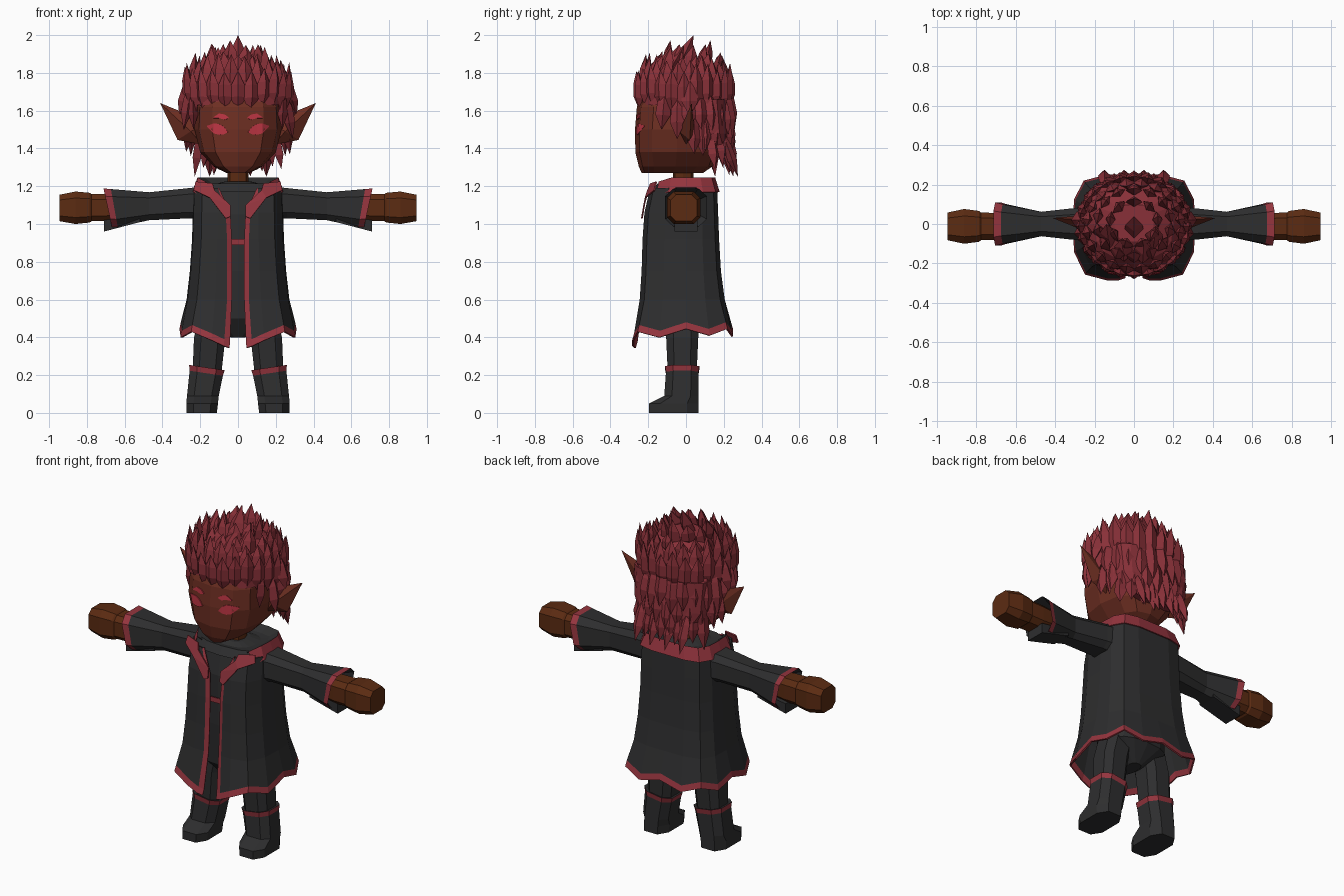
import bpy, bmesh, math, random
from mathutils import Vector
from mathutils.bvhtree import BVHTree

if "Cube" in bpy.data.objects:
    bpy.data.objects.remove(bpy.data.objects["Cube"])

random.seed(4)


def material(name, rgb):
    m = bpy.data.materials.new(name)
    m.diffuse_color = (*rgb, 1)
    m.use_nodes = True
    m.node_tree.nodes["Principled BSDF"].inputs["Base Color"].default_value = m.diffuse_color
    return m


CLOTH = material("charcoal cloth", (0.027, 0.027, 0.028))
TRIM = material("red trim", (0.30, 0.035, 0.048))
HAIR = material("crimson hair", (0.25, 0.030, 0.040))
FACE = material("russet skin", (0.155, 0.028, 0.016))
HAND = material("brown skin", (0.105, 0.024, 0.006))
EYE = material("bright red", (0.50, 0.035, 0.055))


def make(name, verts, faces, mats, rule=None, mirror=False, thick=0):
    me = bpy.data.meshes.new(name)
    bm = bmesh.new()
    vs = [bm.verts.new(v) for v in verts]
    for i, f in enumerate(faces):
        face = bm.faces.new([vs[k] for k in f])
        face.material_index = rule(i) if rule else 0
    bmesh.ops.recalc_face_normals(bm, faces=bm.faces)
    bm.to_mesh(me)
    bm.free()
    for m in mats:
        me.materials.append(m)
    ob = bpy.data.objects.new(name, me)
    bpy.context.collection.objects.link(ob)
    if mirror:
        ob.modifiers.new("mirror", 'MIRROR')
    if thick:
        ob.modifiers.new("solid", 'SOLIDIFY').thickness = thick
    return ob


def loft(name, rings, mats, rule=None, closed=True, caps=True, **kw):
    """Skin a list of rings; rule(row, column) picks the material."""
    n = len(rings[0])
    cols = n if closed else n - 1
    faces = [(r * n + c, r * n + (c + 1) % n, (r + 1) * n + (c + 1) % n, (r + 1) * n + c)
             for r in range(len(rings) - 1) for c in range(cols)]
    if closed and caps:
        faces += [tuple(range(n)), tuple(range((len(rings) - 1) * n, len(rings) * n))]
    pick = (lambda i: rule(i // cols, i % cols)) if rule else None
    return make(name, [p for r in rings for p in r], faces, mats, pick, **kw)


def octagon(hu, hv, k=0.6):
    q = [(1, k), (k, 1), (-k, 1), (-1, k), (-1, -k), (-k, -1), (k, -1), (1, -k)]
    return [(u * hu, v * hv) for u, v in q]


def body_ring(z, w, yf, yb, n=16, e=0.75):
    """Rounded ring with different front and back depth."""
    out = []
    for i in range(n):
        a = 2 * math.pi * i / n
        s, c = math.sin(a), -math.cos(a)
        x = math.copysign(abs(s) ** e, s) * w
        y = math.copysign(abs(c) ** e, c)
        mid, half = (yf + yb) / 2, (yb - yf) / 2
        out.append((x, mid + y * half, z))
    return out


# Head and neck
head = loft("head", [body_ring(*r, n=12) for r in (
    (1.27, .06, -.235, .09), (1.305, .13, -.25, .14), (1.38, .20, -.268, .17),
    (1.50, .23, -.27, .18), (1.62, .225, -.26, .18), (1.75, .19, -.21, .15))], [FACE])
loft("neck", [body_ring(z, .055, -.07, .04, n=8) for z in (1.17, 1.30)], [HAND])

# Eyes and brows: thin plates that follow the face
bm = bmesh.new()
bm.from_mesh(head.data)
tree = BVHTree.FromBMesh(bm)
for name, cols in (
        ("eye", ((.055, 1.485, 1.49), (.075, 1.475, 1.515), (.10, 1.472, 1.53),
                 (.13, 1.48, 1.532), (.165, 1.515, 1.52))),
        ("brow", ((.05, 1.56, 1.565), (.07, 1.552, 1.58), (.10, 1.56, 1.585), (.13, 1.56, 1.565)))):
    pts = []
    for x, lo, hi in cols:
        pts.append([tree.ray_cast(Vector((x, -1, z)), Vector((0, 1, 0)))[0] + Vector((0, -.005, 0))
                    for z in (lo, hi)])
    loft(name, pts, [EYE], closed=False, mirror=True, thick=.006)
bm.free()

# Pointed ears
edge = [(.19, 0, 1.42), (.32, .02, 1.445), (.412, .03, 1.64), (.25, .02, 1.575), (.19, 0, 1.52)]
ear = edge + [(.25, -.035, 1.49), (.25, .045, 1.49)]
make("ear", ear, [(i, (i + 1) % 5, k) for i in range(5) for k in (5, 6)], [FACE], mirror=True)

# Hair cap and the mass behind the head
loft("hair_cap", [body_ring(*r) for r in (
    (1.63, .245, -.245, .215), (1.72, .25, -.235, .22), (1.80, .20, -.18, .18),
    (1.86, .10, -.09, .10))], [HAIR])
loft("hair_back", [body_ring(*r) for r in (
    (1.36, .16, .14, .235), (1.48, .235, .04, .225), (1.66, .245, 0, .22))], [HAIR])


def lock(verts, faces, low, high, out, w, d):
    """Leaf shaped lock with a point at each end."""
    low, high, out = Vector(low), Vector(high), Vector(out).normalized()
    side = (high - low).cross(out).normalized()
    b = len(verts)
    verts.append(low)
    for t, k in ((.35, 1), (.65, .85)):
        c = low.lerp(high, t)
        verts += [c + side * w * k, c + out * d * k, c - side * w * k, c - out * d * k]
    verts.append(high)
    for i in range(4):
        j = (i + 1) % 4
        faces += [(b, b + 1 + i, b + 1 + j), (b + 1 + i, b + 5 + i, b + 5 + j, b + 1 + j),
                  (b + 5 + i, b + 9, b + 5 + j)]


# Hair locks in rows: low z, high z, low radius, high radius, count, spread from the back, width
rows = ((1.58, 1.83, .242, .265, 24, 180, .042), (1.66, 1.88, .235, .215, 20, 180, .042),
        (1.74, 1.91, .18, .17, 14, 180, .042), (1.78, 1.95, .11, .115, 9, 180, .042),
        (1.47, 1.72, .275, .24, 15, 98, .040), (1.36, 1.62, .265, .24, 12, 78, .040),
        (1.28, 1.52, .275, .235, 9, 52, .036))
verts, faces = [], []
for r, (z0, z1, r0, r1, n, spread, w) in enumerate(rows):
    for i in range(n):
        t = (i + .5 * (r % 2)) / n if spread == 180 else i / (n - 1)
        a = math.radians(90 + (2 * t - 1) * spread)
        c, s = math.cos(a), math.sin(a)
        j0, j1 = random.uniform(-.03, .03), random.uniform(-.025, .03)
        if s < -.3:
            j0 = abs(j0)
        lean = .03 if r in (2, 3) else 0
        lock(verts, faces, (c * r0 * 1.06, s * r0 * .97 - .01, z0 + j0),
             (c * r1 * 1.06, s * r1 * .95 - .01 + lean, z1 + j1), (c, s, .2), w, .028)
# Crown spikes, nape tails and side strands
for x, y, z in ((0, .04, 2.0), (-.14, 0, 1.955), (.11, -.01, 1.945), (.05, -.08, 1.92), (-.06, -.07, 1.92)):
    lock(verts, faces, (x * .8, y - .12, 1.74), (x, y, z), (0, -1, .4), .05, .045)
for i in range(7):
    x = -.15 + .05 * i
    lock(verts, faces, (x, .275 - .02 * (i % 2), 1.25 + .035 * (i % 2)), (x, .19, 1.50), (0, 1, .2), .032, .025)
for s in (-1, 1):
    lock(verts, faces, (s * .25, .09, 1.36), (s * .24, .08, 1.62), (s, 0, 0), .04, .025)
    lock(verts, faces, (s * .235, -.13, 1.50), (s * .24, -.11, 1.72), (s, 0, 0), .04, .025)
    lock(verts, faces, (s * .31, .02, 1.57), (s * .25, .02, 1.80), (s, 0, 0), .045, .03)
make("hair_locks", verts, faces, [HAIR])

# Shirt and hips under the coat
loft("shirt", [body_ring(*r) for r in (
    (.40, .04, -.10, .04), (.50, .19, -.17, .12), (.75, .19, -.19, .13), (1.05, .20, -.19, .14),
    (1.19, .20, -.16, .14), (1.225, .07, -.09, .06))], [CLOTH])
loft("belt_buckle", [[(x, y, z) for x, y in ((-.04, -.205), (.04, -.205), (.04, -.198), (-.04, -.198))]
                     for z in (.89, .92)], [TRIM])

# Open coat with red front edges and a wavy red hem
SHAPE = ((.45, -1), (.80, -.9), (.98, -.5), (1, 0), (.98, .5), (.82, .88), (.45, 1), (0, 1))
HEM = (.345, .355, .385, .43, .40, .445, .41, .445, .405, .44)


def coat_ring(z, w, yf, yb, gap, lift=None, width=.025):
    pts = [(gap, yf + .01), (gap + width, yf)] + [(w * u, v * (yb if v > 0 else -yf)) for u, v in SHAPE]
    half = [(x, y, z if lift is None else HEM[i] + lift) for i, (x, y) in enumerate(pts)]
    return half + [(-x, y, h) for x, y, h in half[-2::-1]]


coat = [coat_ring(0, .31, -.285, .25, .045, 0, .03), coat_ring(0, .303, -.275, .24, .042, .035, .03),
        coat_ring(.60, .272, -.245, .205, .033), coat_ring(.75, .255, -.235, .185, .033),
        coat_ring(.92, .243, -.23, .175, .033), coat_ring(1.06, .24, -.22, .17, .04),
        coat_ring(1.19, .235, -.19, .165, .10)]
last = len(coat[0]) - 2
loft("coat", coat, [CLOTH, TRIM], lambda r, c: int(r == 0 or c in (0, last)), closed=False, thick=.01)
loft("shoulders", [body_ring(1.17, .235, -.18, .16), body_ring(1.215, .215, -.15, .145),
                   body_ring(1.205, .08, -.08, .06)], [CLOTH])

# Lapels, folded collar and its dark lining
lapel = [(.04, -.226, 1.10), (.04, -.235, 1.04), (.065, -.238, 1.03), (.15, -.218, 1.14),
         (.235, -.17, 1.18), (.225, -.16, 1.225), (.135, -.19, 1.215), (.125, -.205, 1.18)]
make("lapel", lapel, [(0, 1, 2, 3), (0, 3, 7), (3, 4, 5, 6, 7)], [TRIM], mirror=True, thick=.008)
rings = []
for z, w, yf, yb in ((1.17, .243, -.18, .178), (1.245, .215, -.16, .155), (1.19, .13, -.11, .09)):
    half = [(w * u, v * (yb if v > 0 else -yf), z - (.02 if v < -.6 else 0)) for u, v in SHAPE[1:]]
    rings.append(half + [(-x, y, h) for x, y, h in half[-2::-1]])
loft("collar", rings, [TRIM, CLOTH], lambda r, c: r, closed=False, thick=.006)

# Sleeves with flared red cuffs
def arm_ring(x, z0, z1, hy, yc=0, bend=0.0, k=.6):
    return [(x + bend * (v / ((z1 - z0) / 2)), yc + u, (z0 + z1) / 2 + v)
            for u, v in octagon(hy, (z1 - z0) / 2, k)]


loft("sleeve", [arm_ring(.17, 1.02, 1.20, .10), arm_ring(.26, 1.03, 1.19, .085),
                arm_ring(.47, 1.02, 1.168, .062), arm_ring(.655, .985, 1.185, .10, 0, .018),
                arm_ring(.69, .985, 1.188, .11, 0, .022), arm_ring(.60, 1.03, 1.15, .06)],
     [CLOTH, TRIM], lambda r, c: int(r == 3), mirror=True)
loft("cuff_tail", [[(x, y, z) for y in (-.06, .06) for z in ((lo, hi) if y < 0 else (hi, lo))]
                   for x, lo, hi in ((.52, 1.01, 1.05), (.71, .96, 1.02))], [CLOTH], mirror=True)

# Blocky hands
loft("hand", [arm_ring(*r, -.012) for r in (
    (.58, 1.03, 1.15, .06), (.695, 1.015, 1.158, .068), (.775, 1.015, 1.158, .07),
    (.785, 1.008, 1.165, .078), (.86, 1.0, 1.172, .088), (.945, 1.015, 1.155, .07))], [HAND], mirror=True)


# Legs and boots
def leg_ring(z, cx, cy, hx, hy, slant=0.0):
    return [(cx + u, cy + v, z + slant * u) for u, v in octagon(hx, hy, .55)]


loft("leg", [leg_ring(.56, .11, -.02, .08, .085), leg_ring(.40, .15, -.02, .083, .085),
             leg_ring(.20, .165, -.02, .076, .076)], [CLOTH], mirror=True)
loft("boot", [leg_ring(0, .192, -.065, .08, .13), leg_ring(.05, .19, -.065, .084, .13),
              leg_ring(.09, .186, -.025, .084, .09), leg_ring(.21, .168, -.02, .088, .086, .15),
              leg_ring(.24, .165, -.02, .094, .091, .15), leg_ring(.235, .165, -.02, .075, .075, .15)],
     [CLOTH, TRIM], lambda r, c: int(r == 3), mirror=True)
